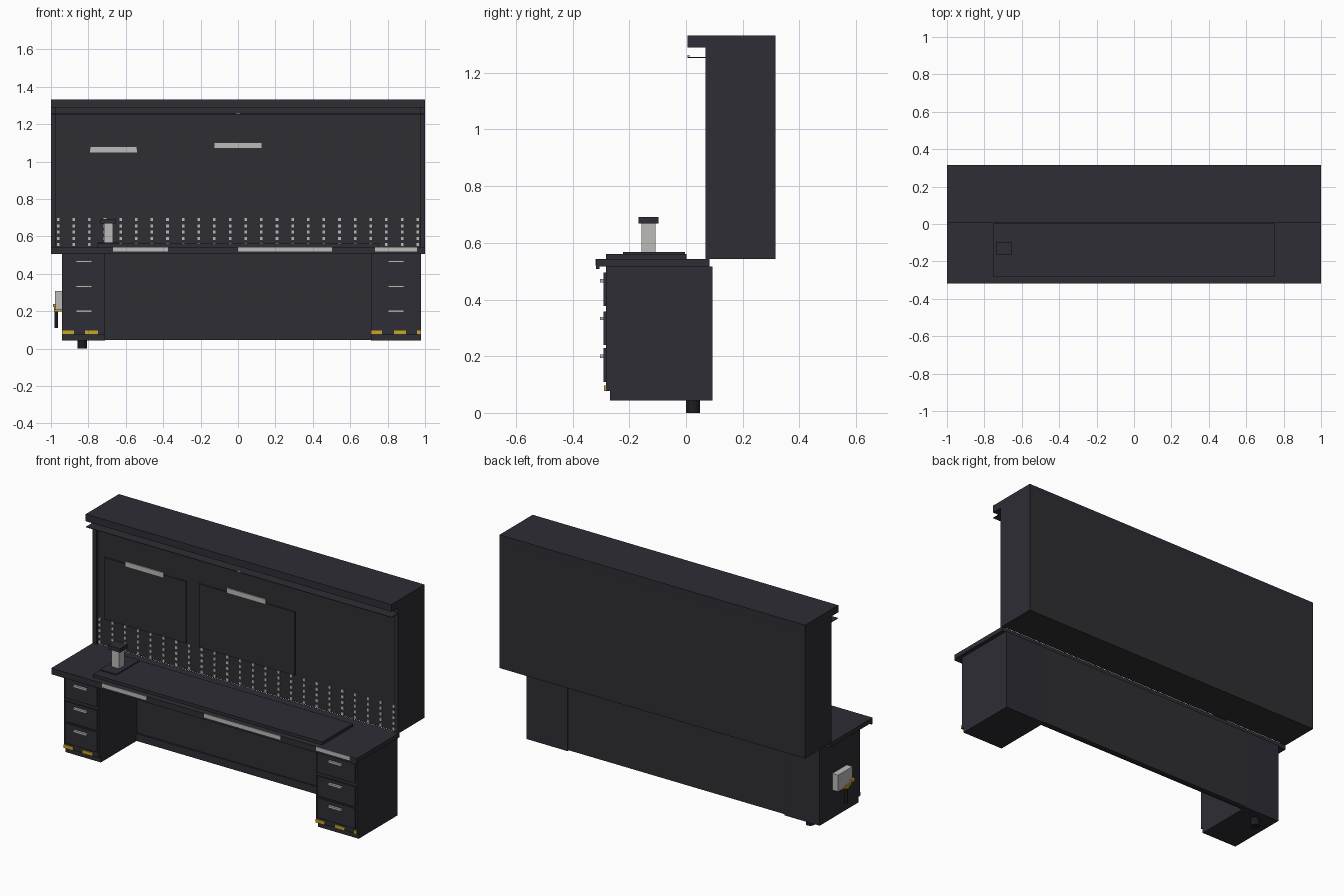
import bpy, bmesh
from mathutils import Matrix, Vector


def mat(name, rgb):
    m = bpy.data.materials.new(name)
    m.diffuse_color = (*rgb, 1)
    return m


DARK = mat("charcoal", (0.026, 0.026, 0.035))
PANEL = mat("panel_grey", (0.028, 0.028, 0.034))
BLACK = mat("black", (0.012, 0.012, 0.014))
METAL = mat("light_metal", (0.50, 0.50, 0.49))
YELLOW = mat("safety_yellow", (0.60, 0.38, 0.025))


def finish(name, bm, material):
    me = bpy.data.meshes.new(name)
    bm.to_mesh(me)
    bm.free()
    me.materials.append(material)
    ob = bpy.data.objects.new(name, me)
    bpy.context.collection.objects.link(ob)
    return ob


def boxes(name, material, *ranges):
    """One object made of boxes, each given as (x0, x1, y0, y1, z0, z1)."""
    bm = bmesh.new()
    for x0, x1, y0, y1, z0, z1 in ranges:
        centre = Vector(((x0 + x1) / 2, (y0 + y1) / 2, (z0 + z1) / 2))
        size = Matrix.Diagonal((x1 - x0, y1 - y0, z1 - z0, 1))
        bmesh.ops.create_cube(bm, size=1, matrix=Matrix.Translation(centre) @ size)
    return finish(name, bm, material)


def cylinder(name, material, centre, radius, depth, axis="Z", sides=12):
    rot = Matrix.Identity(4) if axis == "Z" else Matrix.Rotation(1.5708, 4, "Y" if axis == "X" else "X")
    bm = bmesh.new()
    bmesh.ops.create_cone(bm, cap_ends=True, segments=sides, radius1=radius, radius2=radius,
                          depth=depth, matrix=Matrix.Translation(centre) @ rot)
    return finish(name, bm, material)


# Upper cabinet: body, raised side frames, front lip
boxes("upper_cabinet", PANEL, (-0.975, 0.975, 0.085, 0.315, 0.543, 1.289))
boxes("upper_cabinet_sides", DARK,
      (-1, -0.975, 0.069, 0.315, 0.543, 1.289), (0.975, 1, 0.069, 0.315, 0.543, 1.289))
boxes("upper_cabinet_lip", DARK, (-1, 1, 0.005, 0.315, 1.289, 1.331))
boxes("upper_cabinet_header", PANEL, (-0.975, 0.975, 0.078, 0.085, 1.245, 1.289))

# Thin shade below the lip
boxes("lamp_shade", DARK, (-1, 1, 0.006, 0.08, 1.253, 1.256))
boxes("lamp_clip", METAL, (-0.012, 0.012, 0.006, 0.012, 1.256, 1.262))

# Hanging sheets with light bars
boxes("hanging_sheets", PANEL,
      (-0.93, -0.395, 0.079, 0.085, 0.70, 1.065), (-0.31, 0.316, 0.079, 0.085, 0.70, 1.075))
boxes("sheet_bars", METAL,
      (-0.79, -0.54, 0.073, 0.079, 1.05, 1.08), (-0.128, 0.128, 0.073, 0.079, 1.072, 1.102))

# Rows of small pegs
boxes("pegs", METAL, *[(x - 0.007, x + 0.007, 0.08, 0.085, z - 0.008, z + 0.008)
                       for x in [-0.962 + 0.0836 * i for i in range(24)]
                       for z in [0.556 + 0.0335 * j for j in range(5)]])

# Worktop with front lip, inlays and mat
boxes("worktop", DARK, (-1, 1, -0.305, 0.083, 0.517, 0.543), (-1, 1, -0.317, -0.305, 0.507, 0.543))
boxes("worktop_inlays", METAL, *[(a, b, -0.319, -0.316, 0.52, 0.543)
                                 for a, b in ((-0.668, -0.374), (0, 0.503), (0.733, 0.957))])
boxes("work_mat", DARK, (-0.75, 0.75, -0.283, 0.002, 0.543, 0.561))

# Small stand on the mat
boxes("stand_base", DARK, (-0.748, -0.64, -0.223, -0.003, 0.561, 0.567))
boxes("stand_post", METAL, (-0.717, -0.668, -0.157, -0.107, 0.567, 0.669))
boxes("stand_cap", DARK, (-0.735, -0.655, -0.167, -0.097, 0.669, 0.692))

# Drawer pedestals
for side, x0, x1, handle in (("left", -0.94, -0.71, -0.823), ("right", 0.71, 0.978, 0.844)):
    boxes(side + "_pedestal", DARK, (x0, x1, -0.283, 0.093, 0.077, 0.517))
    boxes(side + "_plinth", DARK, (x0, x1, -0.268, 0.093, 0.044, 0.077))
    rows = ((0.109, 0.229, 0.2), (0.239, 0.357, 0.333), (0.377, 0.495, 0.466))
    boxes(side + "_drawers", DARK, *[(x0 + 0.01, x1 - 0.01, -0.291, -0.283, a, b) for a, b, _ in rows])
    boxes(side + "_handles", METAL, *[(handle - 0.043, handle + 0.043, -0.304, -0.291, h - 0.006, h + 0.006)
                                      for _, _, h in rows])

# Warning stripes at the pedestal feet
boxes("warning_stripes", YELLOW, *[(a, b, -0.289, -0.283, 0.077, 0.097) for a, b in (
    (-0.94, -0.877), (-0.818, -0.749), (0.71, 0.77), (0.834, 0.898), (0.957, 0.978))])

# Back panel and its lower rail
boxes("back_panel", PANEL, (-0.71, 0.71, 0.07, 0.091, 0.05, 0.517))
boxes("lower_rail", DARK, (-0.71, 0.71, 0.062, 0.07, 0.046, 0.09))

# Foot under the left pedestal
cylinder("foot", BLACK, (-0.832, 0.025, 0.022), 0.025, 0.044)

# Utility box with valve on the left side
boxes("utility_box", METAL, (-0.978, -0.94, -0.16, -0.025, 0.21, 0.308))
boxes("valve", YELLOW, (-0.985, -0.94, -0.12, -0.095, 0.2, 0.222),
      (-0.988, -0.972, -0.17, -0.135, 0.222, 0.238), (-0.985, -0.972, -0.145, -0.07, 0.207, 0.216))
cylinder("hose", BLACK, (-0.972, -0.108, 0.158), 0.01, 0.096)
